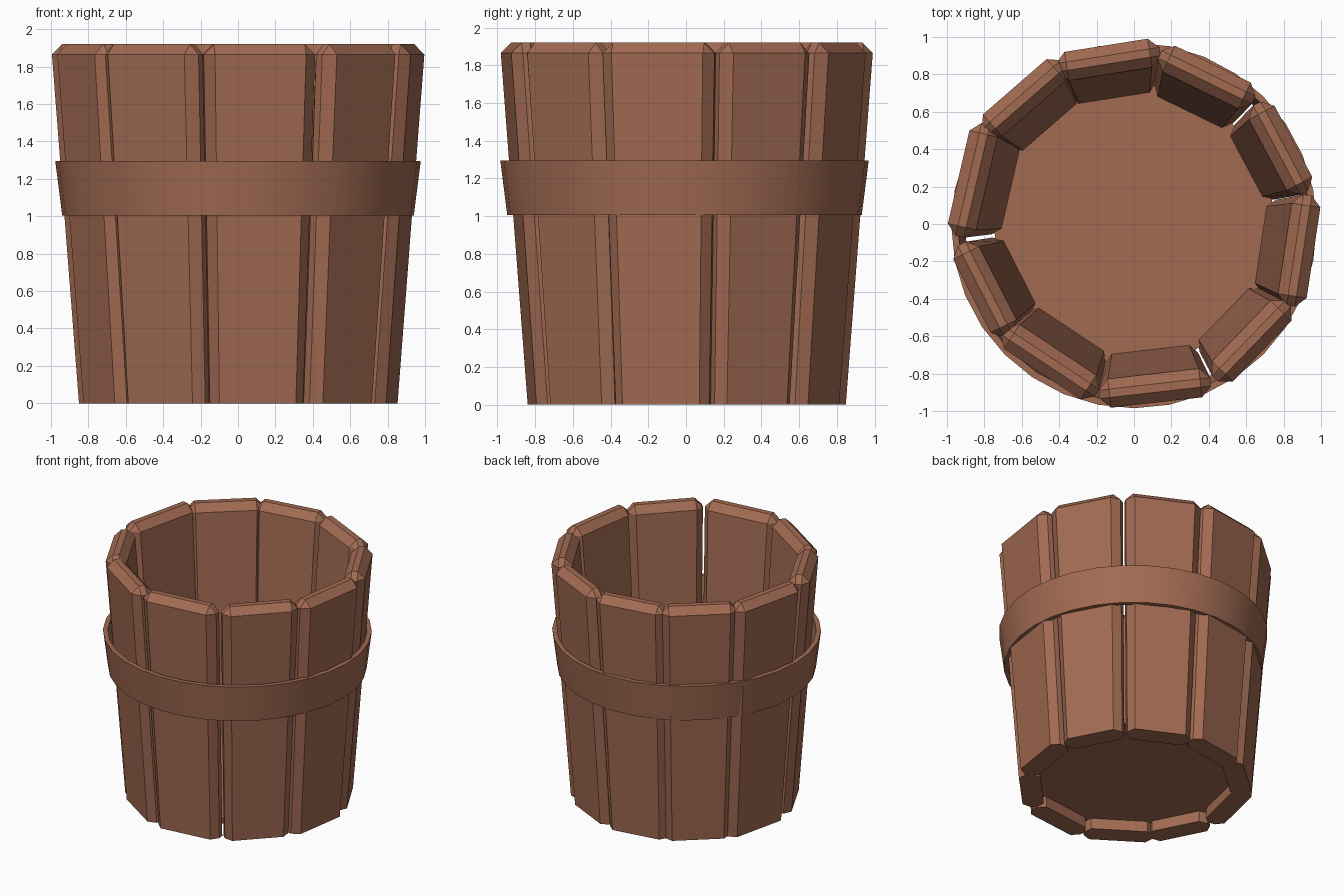
import bpy, bmesh, math
from mathutils import Vector

if "Cube" in bpy.data.objects:
    bpy.data.objects.remove(bpy.data.objects["Cube"])

wood = bpy.data.materials.new("brown wood")
wood.diffuse_color = (0.36, 0.145, 0.085, 1)
wood.use_nodes = True
wood.node_tree.nodes["Principled BSDF"].inputs["Base Color"].default_value = wood.diffuse_color


def make_object(name, bm):
    bmesh.ops.recalc_face_normals(bm, faces=bm.faces)
    mesh = bpy.data.meshes.new(name)
    bm.to_mesh(mesh)
    bm.free()
    mesh.materials.append(wood)
    obj = bpy.data.objects.new(name, mesh)
    bpy.context.collection.objects.link(obj)
    return obj


LEAN = 0.139        # how far a stave leans outwards from bottom to top
THICK = 0.155
BEVEL = 0.055
TOP = 1.92


def stave(index, normal_deg, place_deg, radius, flat):
    """Tapered plank with chamfered long edges and chamfered top."""
    a = math.radians(normal_deg)
    n = Vector((math.cos(a), math.sin(a), 0))
    t = Vector((-math.sin(a), math.cos(a), 0))
    shift = radius * math.sin(math.radians(place_deg - normal_deg))
    bm = bmesh.new()

    def ring(z, outer, half, side):
        i = outer - THICK
        pts = [(outer, -half), (outer, half),
               (outer - BEVEL, half + side), (i + BEVEL, half + side),
               (i, half), (i, -half),
               (i + BEVEL, -half - side), (outer - BEVEL, -half - side)]
        return [bm.verts.new(n * r + t * (s + shift) + Vector((0, 0, z))) for r, s in pts]

    low = ring(0, radius - LEAN, flat * 0.42, 0.045)
    high = ring(TOP - BEVEL, radius, flat * 0.5, BEVEL)
    bm.faces.new(low)
    for k in range(8):
        bm.faces.new((low[k], low[(k + 1) % 8], high[(k + 1) % 8], high[k]))
    # top face with chamfers and corner triangles
    h = flat * 0.5
    top = [bm.verts.new(n * r + t * (s + shift) + Vector((0, 0, TOP)))
           for r, s in ((radius - BEVEL, -h), (radius - BEVEL, h),
                        (radius - THICK + BEVEL, h), (radius - THICK + BEVEL, -h))]
    bm.faces.new(top)
    for k in range(4):
        p, q = high[2 * k], high[2 * k + 1]
        bm.faces.new((p, q, top[(k + 1) % 4], top[k]))
        bm.faces.new((q, high[(2 * k + 2) % 8], top[(k + 1) % 4]))
    make_object(f"stave_{index}", bm)


# staves: facing angle, position angle, outer radius at top, flat width
STAVES = [
    (99, 98.9, 0.967, 0.45), (64, 63.7, 0.953, 0.45), (28, 27.4, 0.96, 0.43),
    (-8.6, -9.1, 0.972, 0.49), (-44, -44.8, 0.965, 0.45), (-83.5, -82.8, 0.962, 0.49),
    (-123.5, -121.5, 0.94, 0.49), (-153, -156, 0.947, 0.44),
    (167, 165, 0.970, 0.51), (131, 131, 0.972, 0.45)]
for i, s in enumerate(STAVES):
    stave(i + 1, *s)

# floor disc, slightly recessed
bm = bmesh.new()
bmesh.ops.create_cone(bm, cap_ends=True, segments=32, radius1=0.75, radius2=0.75, depth=0.04)
bmesh.ops.translate(bm, verts=bm.verts, vec=(0, 0, 0.11))
make_object("floor", bm)

# flared hoop around the staves
bm = bmesh.new()
N = 32
profile = [(0.94, 1.005), (0.977, 1.295), (0.942, 1.295), (0.905, 1.005)]
rings = []
for k in range(N):
    a = 2 * math.pi * k / N
    rings.append([bm.verts.new((r * math.cos(a), r * math.sin(a) - 0.008, z)) for r, z in profile])
for k in range(N):
    A, B = rings[k], rings[(k + 1) % N]
    for j in range(4):
        bm.faces.new((A[j], B[j], B[(j + 1) % 4], A[(j + 1) % 4]))
hoop = make_object("hoop", bm)
bpy.context.view_layer.objects.active = hoop
hoop.select_set(True)
bpy.ops.object.shade_smooth_by_angle(angle=math.radians(35))
